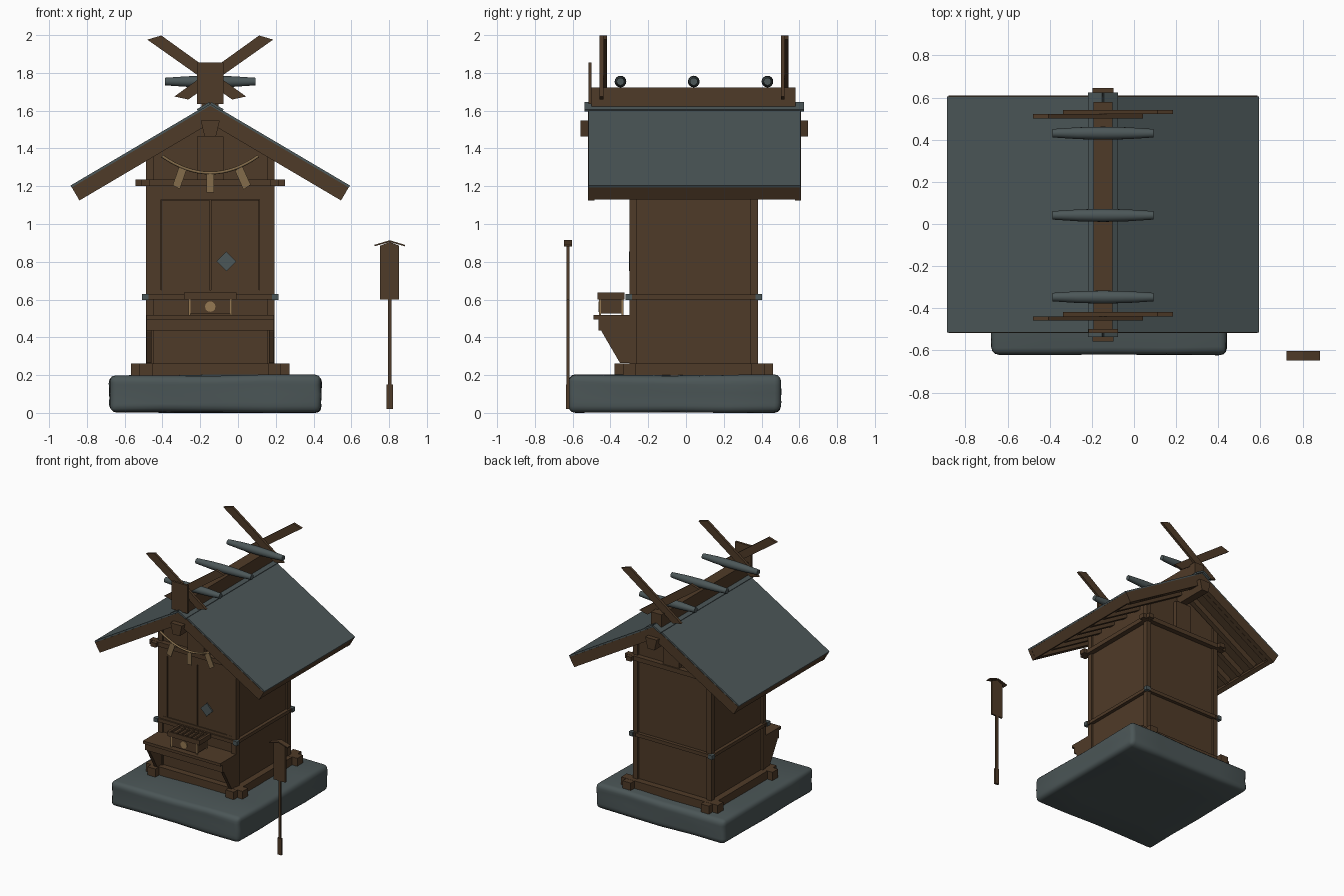
import bpy, bmesh, math, random
from mathutils import Matrix, Vector

if "Cube" in bpy.data.objects:
    bpy.data.objects.remove(bpy.data.objects["Cube"])

random.seed(4)
CX, CY = -0.147, 0.041          # shrine centre
TAN = 0.59
A = math.atan(TAN)
APEX, SLOPE = 1.64, 0.74 / math.cos(A)


def material(name, rgb):
    m = bpy.data.materials.new(name)
    m.diffuse_color = (*rgb, 1)
    m.use_nodes = True
    m.node_tree.nodes["Principled BSDF"].inputs["Base Color"].default_value = m.diffuse_color
    return m


WOOD = material("brown wood", (0.078, 0.043, 0.021))
SLATE = material("slate metal", (0.072, 0.095, 0.098))
STONE = material("grey stone", (0.070, 0.092, 0.094))
STRAW = material("straw", (0.23, 0.15, 0.07))
GOLD = material("dull gold", (0.30, 0.19, 0.085))


def finish(name, bm, mat):
    bmesh.ops.recalc_face_normals(bm, faces=bm.faces)
    me = bpy.data.meshes.new(name)
    bm.to_mesh(me)
    bm.free()
    me.materials.append(mat)
    ob = bpy.data.objects.new(name, me)
    bpy.context.collection.objects.link(ob)
    return ob


def add_prism(bm, pts, lo, hi, axis="y"):
    """Extrude a profile: (x,z) along y, or (y,z) along x. x is relative to CX."""
    def co(p, t):
        return (p[0] + CX, t, p[1]) if axis == "y" else (t + CX, p[0], p[1])
    a = [bm.verts.new(co(p, lo)) for p in pts]
    b = [bm.verts.new(co(p, hi)) for p in pts]
    bm.faces.new(a)
    bm.faces.new(b[::-1])
    for i in range(len(pts)):
        j = (i + 1) % len(pts)
        bm.faces.new((a[i], a[j], b[j], b[i]))


def prism(name, pts, lo, hi, mat=WOOD, axis="y"):
    bm = bmesh.new()
    add_prism(bm, pts, lo, hi, axis)
    return finish(name, bm, mat)


def boxes(name, items, mat=WOOD):
    bm = bmesh.new()
    for x0, x1, y0, y1, z0, z1 in items:
        add_prism(bm, [(x0, z0), (x1, z0), (x1, z1), (x0, z1)], y0, y1)
    return finish(name, bm, mat)


def roof_layer(name, spans, s0, s1, n0, n1, mat=WOOD):
    """Mirrored slabs along both slopes, mitred at the ridge; n is height above the slope."""
    bm = bmesh.new()
    for y0, y1 in spans:
        for sg in (-1, 1):
            pts = []
            for s, n in ((s0, n0), (s1, n0), (s1, n1), (s0, n1)):
                s = max(s, -n * TAN)
                pts.append((sg * (s * math.cos(A) + n * math.sin(A)),
                            APEX - s * math.sin(A) + n * math.cos(A)))
            add_prism(bm, pts, y0, y1)
    return finish(name, bm, mat)


def ring(name, r, reach, w, z0, z1):
    """Four beams crossing at the corners."""
    it = []
    for s in (-1, 1):
        a, b = sorted((s * r, s * (r - w)))
        it.append((-reach, reach, CY + a, CY + b, z0, z1))
        it.append((a, b, CY - reach, CY + reach, z0 + 0.001, z1 - 0.001))
    return boxes(name, it)


# stone base
bm = bmesh.new()
bmesh.ops.create_cube(bm, size=1)
bmesh.ops.subdivide_edges(bm, edges=bm.edges[:], cuts=3, use_grid_fill=True)
for v in bm.verts:
    v.co = Vector((v.co.x * 1.12 - 0.12, v.co.y * 1.12 - 0.06, v.co.z * 0.195 + 0.102))
    v.co += Vector([random.uniform(-0.005, 0.005) for _ in range(3)])
base = finish("stone_base", bm, STONE)
bev = base.modifiers.new("round", "BEVEL")
bev.width, bev.segments, bev.limit_method, bev.angle_limit = 0.035, 3, "ANGLE", math.radians(60)
for p in base.data.polygons:
    p.use_smooth = True

# hall: walls, posts, beams
top = APEX - 0.05
prism("hall_walls", [(-.325, .2), (.325, .2), (.325, top - .325 * TAN), (0, top),
                     (-.325, top - .325 * TAN)], CY - .325, CY + .325)
boxes("corner_posts", [(min(sx * .34, sx * .3), max(sx * .34, sx * .3),
                        CY + min(sy * .34, sy * .3), CY + max(sy * .34, sy * .3), .2, 1.39)
                       for sx in (-1, 1) for sy in (-1, 1)])
ring("sill_beams", .375, .42, .07, .195, .262)
ring("middle_rail", .352, .355, .04, .6, .628)
ring("upper_tie_beams", .365, .395, .045, 1.2, 1.236)
boxes("rail_corner_caps", [(sx * .345 - .017, sx * .345 + .017, CY + sy * .345 - .017,
                            CY + sy * .345 + .017, .598, .630)
                           for sx in (-1, 1) for sy in (-1, 1)], SLATE)
F = CY - .325   # front wall face

# doors
boxes("door_frame", [(-.312, -.26, F - .014, F, .628, 1.13), (.26, .312, F - .014, F, .628, 1.13),
                     (-.312, .312, F - .014, F, 1.13, 1.2)])
boxes("door_leaves", [(-.258, -.003, F - .009, F, .65, 1.128), (.003, .258, F - .009, F, .65, 1.128)])
boxes("door_threshold", [(-.312, .312, F - .016, F, .628, .65)])
prism("door_lock", [(.085, .75), (.137, .802), (.085, .854), (.033, .802)], F - .019, F - .008, SLATE)

# gable struts, front and back
boxes("gable_posts", [(-.07, .07, F - .03, F, 1.236, 1.463),
                      (-.07, .07, CY + .325, CY + .355, 1.236, 1.463)])

# offering shelf with brackets
boxes("offering_shelf", [(-.337, .337, -.49, F, .495, .517)])
boxes("shelf_apron", [(-.337, .337, -.462, -.446, .435, .495)])
bm = bmesh.new()
for x in (-.337, .31):
    add_prism(bm, [(-.462, .495), (-.446, .43), (-.35, .265), (F, .265), (F, .495)], x, x + .027, "x")
finish("shelf_brackets", bm, WOOD)

# offering box
boxes("offering_box", [(-.112, .112, -.458, -.335, .525, .61)])
boxes("offering_box_lid", [(-.14, .14, -.468, -.455, .6, .637), (-.14, .14, -.338, -.325, .6, .637),
                           (-.14, -.12, -.455, -.338, .6, .637), (.12, .14, -.455, -.338, .6, .637),
                           (-.12, .12, -.455, -.338, .6, .618)])
boxes("box_grille", [(x - .006, x + .006, -.455, -.338, .618, .63)
                     for x in (-.08, -.04, 0, .04, .08)])
boxes("box_corner_straps", [(x - .005, x + .005, y - .005, y + .005, .515, .6)
                            for x in (-.11, .11) for y in (-.456, -.337)], GOLD)
prism("box_emblem", [(.028 * math.cos(i * math.pi / 6), .563 + .028 * math.sin(i * math.pi / 6))
                     for i in range(12)], -.464, -.457, GOLD)

# roof
Y0, Y1 = -.515, .606
roof_layer("roof_covering", [(Y0, Y1)], 0, SLOPE, -.012, 0, SLATE)
roof_layer("roof_boards", [(Y0 + .004, Y1 - .004)], 0, SLOPE - .004, -.045, -.012)
roof_layer("barge_boards", [(Y0 - .003, Y0 + .03), (Y1 - .03, Y1 + .003)], 0, SLOPE - .001, -.092, -.012)
roof_layer("eave_boards", [(Y0 + .004, Y1 - .004)], SLOPE - .035, SLOPE - .002, -.088, -.012)
step = 1.03 / 7
roof_layer("rafters", [(-.475 + i * step - .019, -.475 + i * step + .019) for i in range(8)],
           .04, SLOPE - .045, -.092, -.045)
prism("ridge_purlin", [(-.05, 1.548), (.05, 1.548), (.03, 1.463), (-.03, 1.463)], -.558, .645)

# ridge
roof_layer("ridge_cap", [(-.537, .625)], 0, .078, -.006, .008, SLATE)
boxes("ridge_box", [(-.045, .045, -.5, .58, 1.61, 1.722)])
boxes("ridge_front_plate", [(-.07, .07, -.517, -.499, 1.635, 1.855)])

# crossed finials at both ends
plank = [(-.333, 1.976), (-.259, 1.998), (.19, 1.675), (.116, 1.659)]
bm = bmesh.new()
for y in (-.458, .502):
    add_prism(bm, plank, y, y + .02)
    add_prism(bm, [(-x, z) for x, z in plank], y + .02, y + .04)
finish("crossed_finials", bm, WOOD)

# ridge logs: tapered barrels lying across the ridge
bm = bmesh.new()
for y in (-.347, .041, .431):
    rings = []
    for x, r in ((-.24, .02), (-.12, .028), (0, .031), (.12, .028), (.24, .02)):
        rings.append([bm.verts.new((CX + x, y + r * math.cos(k * math.pi / 8),
                                    1.754 + r * math.sin(k * math.pi / 8))) for k in range(16)])
    for a, b in zip(rings, rings[1:]):
        for k in range(16):
            bm.faces.new((a[k], a[k - 1], b[k - 1], b[k])).smooth = True
    bm.faces.new(rings[0])
    bm.faces.new(rings[-1])
finish("ridge_logs", bm, SLATE)

# hanging rope and paper strips
cu = bpy.data.curves.new("rope", "CURVE")
cu.dimensions, cu.bevel_depth, cu.bevel_resolution = "3D", .008, 2
sp = cu.splines.new("POLY")
sp.points.add(16)
for i, p in enumerate(sp.points):
    t = i / 8 - 1
    p.co = (CX + .255 * t, -.39, 1.27 + .09 * t * t, 1)
cu.materials.append(STRAW)
rope = bpy.data.objects.new("hanging_rope", cu)
bpy.context.collection.objects.link(rope)
bpy.context.view_layer.objects.active = rope
rope.select_set(True)
bpy.ops.object.convert(target="MESH")

bm = bmesh.new()
for x, z, lean in ((-.145, 1.295, -.035), (0, 1.268, 0), (.15, 1.295, .045)):
    w = .019
    add_prism(bm, [(x - w, z - lean * .3), (x + w, z + lean * .3),
                   (x + w + lean, z - .1 + lean * .3), (x - w + lean, z - .1 - lean * .3)], -.394, -.386)
finish("rope_strips", bm, STRAW)

# sign post standing beside the shrine
SX, SY = .803 - CX, -.625
boxes("sign_post", [(SX - .01, SX + .01, SY - .007, SY + .007, .02, .62),
                    (SX - .017, SX + .017, SY - .009, SY + .009, .02, .15)])
prism("sign_board", [(SX - .05, .6), (SX + .05, .6), (SX + .05, .885), (SX, .905), (SX - .05, .885)],
      SY - .007, SY + .007)
prism("sign_roof", [(SX - .08, .882), (SX, .905), (SX + .08, .882), (SX + .08, .89), (SX, .914),
                    (SX - .08, .89)], SY - .022, SY + .022)
